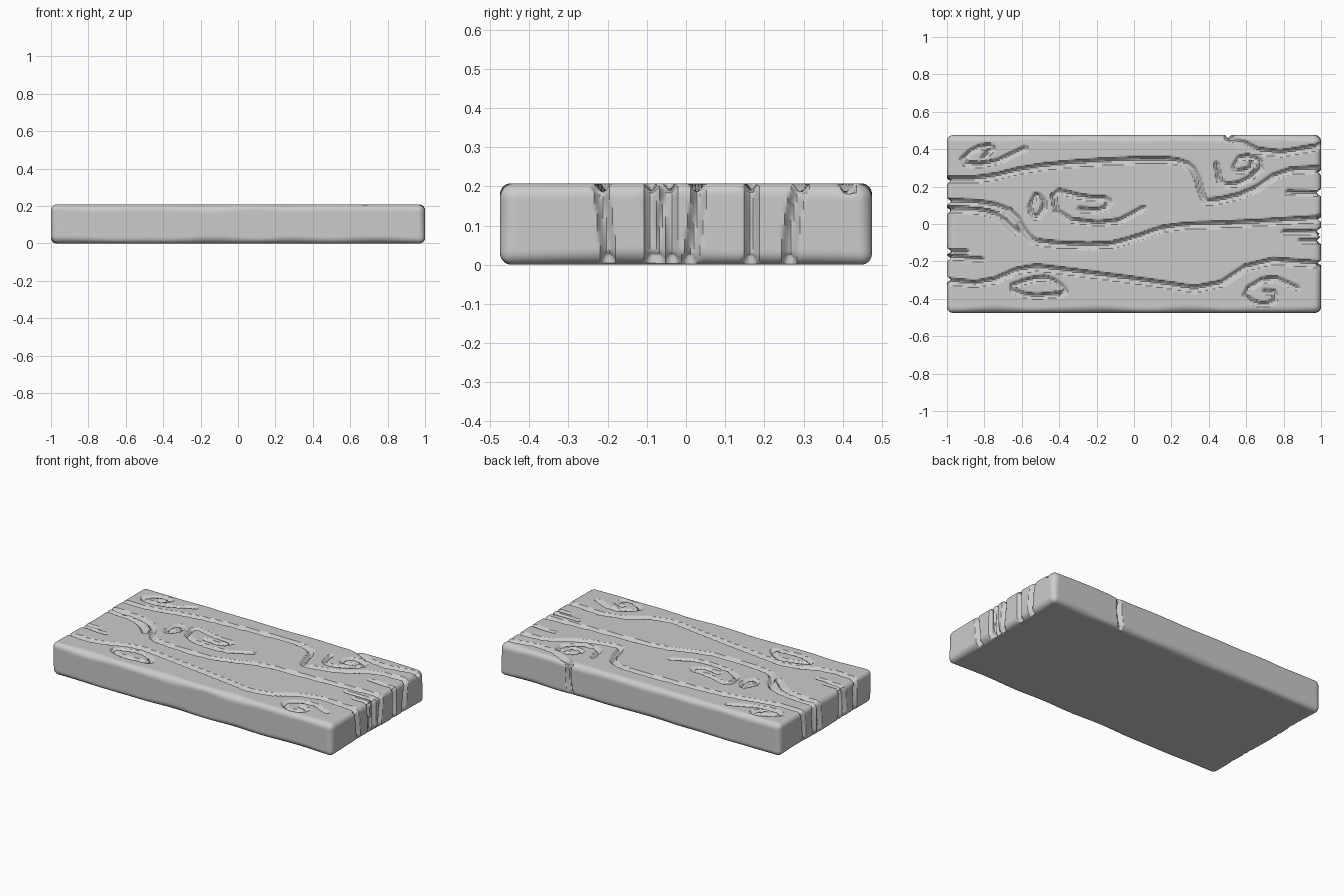
import bpy, bmesh
from math import pi
from mathutils import Vector, Matrix, noise
from mathutils.kdtree import KDTree

if "Cube" in bpy.data.objects:
    bpy.data.objects.remove(bpy.data.objects["Cube"])

HX, HY, HZ = 1.0, 0.475, 0.104      # half sizes of the plank
CELL = 0.008                        # mesh resolution
samples = []                        # (position, groove half width, depth)


def rounded(p):
    """Pull a point of the sharp box onto a slightly uneven rounded box."""
    r = 0.036 + 0.014 * noise.noise(p * 4)
    core = Vector([max(-h + r, min(h - r, c)) for c, h in zip(p, (HX, HY, HZ))])
    n = (p - core)
    if n.length < 1e-6:
        return p.copy(), Vector((0, 0, 1))
    n.normalize()
    return core + n * r, n


def carve(points, width=0.019, depth=0.022, soften=2):
    """Register a groove along a softened 3D path."""
    pts = [Vector(p) for p in points]
    for _ in range(soften):
        cut = [pts[0]]
        for a, b in zip(pts, pts[1:]):
            cut += [a.lerp(b, 0.25), a.lerp(b, 0.75)]
        pts = cut + [pts[-1]]
    for a, b in zip(pts, pts[1:]):
        n = max(1, int((b - a).length / 0.003))
        for i in range(n + 1):
            samples.append((rounded(a.lerp(b, i / n))[0], width, depth))


def top(*xy, soften=1, **kw):
    carve([(x, y, HZ) for x, y in xy], soften=soften, **kw)


def end(side, *ys, **kw):
    """Crack running down an end face, through y values from top to bottom."""
    n = len(ys) - 1
    carve([(side * HX, y, HZ - 2 * HZ * i / n) for i, y in enumerate(ys)], **kw)


# long grain lines
top((-1, .24), (-.8, .24), (-.56, .30), (-.26, .33), (.14, .347), (.27, .33), (.33, .28),
    (.365, .14), (.40, .113), (.62, .165), (.79, .285), (1, .295))
top((-1, .12), (-.77, .11), (-.64, .06), (-.57, -.07), (-.5, -.105), (-.155, -.12),
    (0, -.08), (.19, -.01), (.54, 0), (1, .03))
top((-1, .08), (-.82, .075), (-.72, .04), (-.635, -.04))
top((-1, -.305), (-.8, -.325), (-.57, -.225), (-.37, -.25), (.085, -.31), (.405, -.36),
    (.66, -.19), (1, -.215))
top((.5, .475), (.715, .365), (1, .415))
carve([(.5, HY, HZ), (.515, HY, .02), (.49, HY, -HZ)])

# short cracks at the ends
for a, b in [((.82, .17), (1, .165)), ((.8, -.045), (1, -.04)), ((.89, -.09), (1, -.09)),
             ((-1, -.15), (-.89, -.15)), ((-1, -.175), (-.81, -.19))]:
    top(a, b, width=0.014, depth=0.016)

# knots
KNOT = dict(width=0.016, depth=0.019)
top((-.585, .405), (-.77, .315), (-.94, .325), (-.85, .41), (-.745, .42), (-.805, .355), **KNOT)
top((-.54, .125), (-.52, .165), (-.47, .105), (-.525, .02), (-.56, .08), (-.54, .125), **KNOT)
top((.05, .085), (-.12, -.005), (-.405, .03), (-.44, .19), (-.265, .14), (-.12, .137),
    (-.165, .07), (-.29, .08), **KNOT)
top((.44, .32), (.46, .205), (.59, .22), (.705, .325), (.575, .375), (.52, .28), (.62, .29),
    (.63, .33), **KNOT)
top((-.39, -.375), (-.36, -.355), (-.45, -.285), (-.555, -.295), (-.68, -.34),
    (-.555, -.39), (-.41, -.375), **KNOT)
top((.87, -.34), (.725, -.275), (.575, -.365), (.65, -.43), (.745, -.425), (.76, -.365),
    (.70, -.36), **KNOT)

# cracks down the right and left end faces
for ys in [(-.22, -.205, -.198), (-.09, -.09, -.085), (-.045, -.065, -.07), (-.04, -.04, -.035),
           (.035, .025, .01), (.165, .17, .165), (.29, .268, .265)]:
    end(1, *ys)
for ys in [(.24, .225, .22), (.12, .125, .115), (.08, .065, .07), (-.15, -.145, -.14),
           (-.175, -.19, -.185), (-.305, -.29, -.295)]:
    end(-1, *ys)

tree = KDTree(len(samples))
for i, s in enumerate(samples):
    tree.insert(s[0], i)
tree.balance()

# box of six fine grids welded together
bm = bmesh.new()
faces = [(HX, HY, HZ, Matrix()), (HX, HZ, HY, Matrix.Rotation(pi / 2, 4, 'X')),
         (HZ, HY, HX, Matrix.Rotation(pi / 2, 4, 'Y'))]
flips = [Matrix.Rotation(pi, 4, 'X'), Matrix.Rotation(pi, 4, 'X'), Matrix.Rotation(pi, 4, 'Y')]
for (a, b, d, rot), flip in zip(faces, flips):
    for m in (rot, flip @ rot):
        bmesh.ops.create_grid(bm, x_segments=round(2 * a / CELL), y_segments=round(2 * b / CELL),
                              size=1, matrix=m @ Matrix.Translation((0, 0, d))
                              @ Matrix.Diagonal((a, b, 1, 1)))
bmesh.ops.remove_doubles(bm, verts=bm.verts, dist=0.001)

# round the edges and press the grooves in
for v in bm.verts:
    p, n = rounded(v.co)
    _, i, dist = tree.find(p)
    w, depth = samples[i][1:]
    if dist < w and n.z > -0.9:
        p -= n * depth * (1 - (dist / w) ** 2)
    v.co = p + Vector((0, 0, HZ))
bmesh.ops.recalc_face_normals(bm, faces=bm.faces)

mesh = bpy.data.meshes.new("wooden_plank")
bm.to_mesh(mesh)
bm.free()
plank = bpy.data.objects.new("wooden_plank", mesh)
bpy.context.collection.objects.link(plank)
bpy.context.view_layer.objects.active = plank
plank.select_set(True)
bpy.ops.object.shade_smooth_by_angle(angle=0.7)
